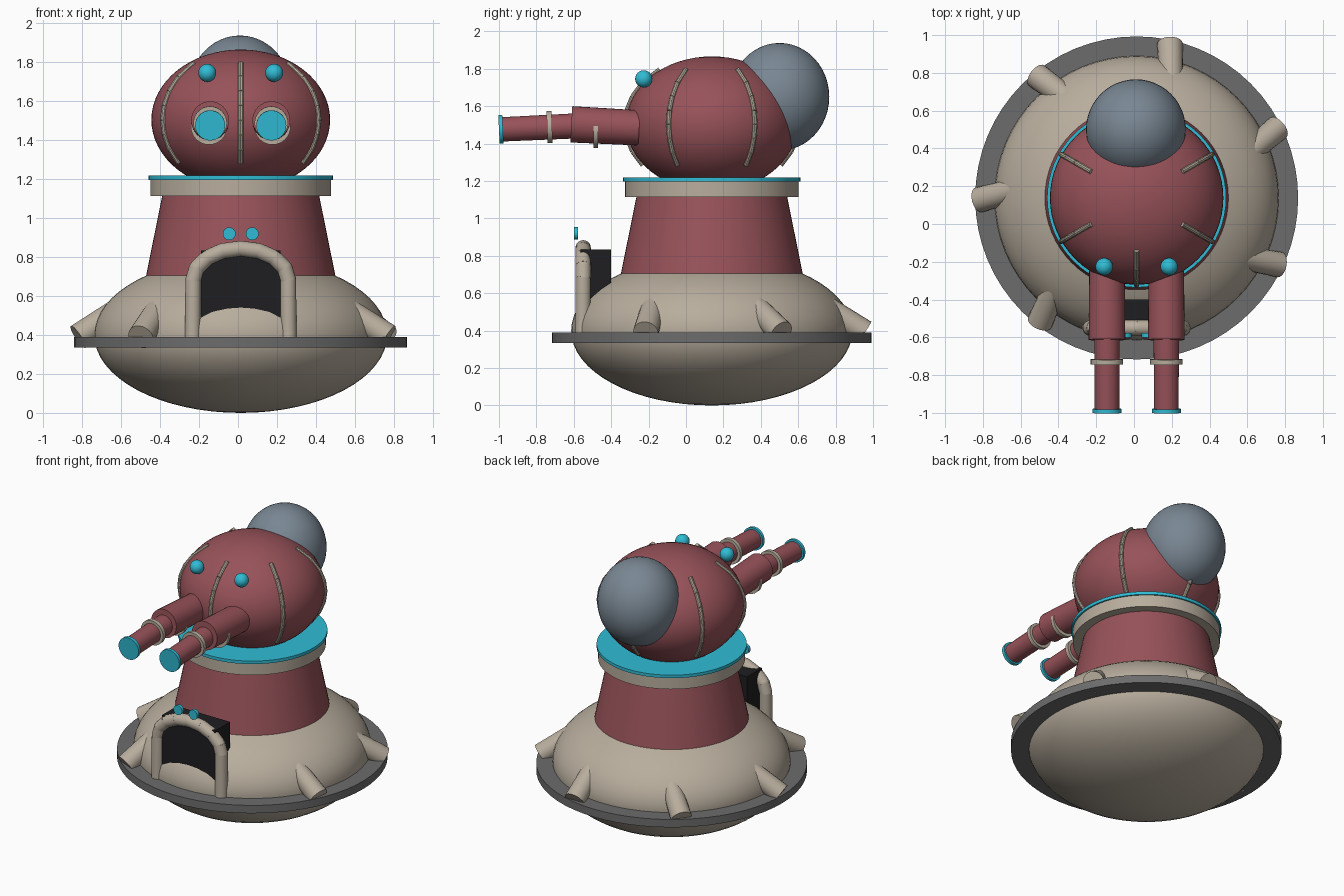
import bpy
from math import sin, cos, pi, radians, sqrt
from mathutils import Vector

if "Cube" in bpy.data.objects:
    bpy.data.objects.remove(bpy.data.objects["Cube"])

CX, CY = 0.014, 0.138  # turret axis


def material(name, rgb):
    m = bpy.data.materials.new(name)
    m.diffuse_color = (*rgb, 1)
    m.use_nodes = True
    m.node_tree.nodes["Principled BSDF"].inputs["Base Color"].default_value = m.diffuse_color
    return m


RED = material("red", (0.31, 0.085, 0.10))
BEIGE = material("beige", (0.48, 0.42, 0.34))
CYAN = material("cyan", (0.03, 0.50, 0.66))
STEEL = material("steel", (0.19, 0.24, 0.29))
GREY = material("grey", (0.15, 0.15, 0.15))
BLACK = material("black", (0.013, 0.013, 0.015))


def finish(name, mat):
    ob = bpy.context.object
    ob.name = name
    ob.data.materials.append(mat)
    bpy.ops.object.shade_smooth_by_angle(angle=radians(35))
    return ob


def ball(name, loc, radii, mat, seg=48):
    bpy.ops.mesh.primitive_uv_sphere_add(segments=seg, ring_count=seg // 2, radius=1, location=loc)
    bpy.context.object.scale = radii
    bpy.ops.object.transform_apply(location=False, rotation=False, scale=True)
    return finish(name, mat)


def rod(name, a, b, r1, r2, mat, seg=32):
    """Tapered cylinder from point a to point b."""
    a, b = Vector(a), Vector(b)
    d = b - a
    bpy.ops.mesh.primitive_cone_add(vertices=seg, radius1=r1, radius2=r2, depth=d.length,
                                    location=(a + b) / 2,
                                    rotation=d.to_track_quat('Z', 'Y').to_euler())
    return finish(name, mat)


def chain(name, pts, r, mat, seg=12):
    """Row of short rods joined into one part."""
    obs = [rod(name, p, q, r, r, mat, seg) for p, q in zip(pts, pts[1:])]
    bpy.ops.object.select_all(action='DESELECT')
    for o in obs:
        o.select_set(True)
    bpy.context.view_layer.objects.active = obs[0]
    bpy.ops.object.join()
    bpy.context.object.name = name


def disc(name, z0, z1, r1, r2, mat):
    rod(name, (CX, CY, z0), (CX, CY, z1), r1, r2, mat, 64)


def polar(r, deg, z):
    return (CX + r * cos(radians(deg)), CY + r * sin(radians(deg)), z)


# Base, rim and neck
ball("base_body", (CX, CY, 0.40), (0.752, 0.752, 0.40), BEIGE, 64)
disc("base_rim", 0.335, 0.39, 0.855, 0.855, GREY)
disc("neck", 0.70, 1.13, 0.487, 0.40, RED)
disc("neck_collar", 1.115, 1.20, 0.464, 0.464, BEIGE)
disc("collar_light", 1.197, 1.218, 0.474, 0.474, CYAN)

# Claws around the base, the seventh position is the door
for k in range(6):
    a = 17.4 + 360 / 7 * (k if k < 4 else k + 0)
    if k == 5:
        a = 17.4 - 360 / 7
    rod(f"claw_{k}", polar(0.52, a, 0.605), polar(0.835, a + 9, 0.39), 0.06, 0.068, BEIGE, 20)

# Head, rear dome and head ribs
ball("head", (CX, CY, 1.505), (0.459, 0.459, 0.361), RED, 64)
ball("rear_dome", (CX - 0.004, 0.50, 1.65), (0.264, 0.266, 0.288), STEEL)
for k in range(6):
    pts = []
    for i in range(8):
        z = 1.795 - 0.51 * i / 7
        r = 0.462 * sqrt(1 - ((z - 1.505) / 0.363) ** 2)
        pts.append(polar(r, 30 + 60 * k, z))
    chain(f"head_rib_{k}", pts, 0.014, BEIGE, 10)

# Twin guns and eye lights
for side, s in (("left", -1), ("right", 1)):
    x = CX + s * 0.157
    rod(side + "_gun_sleeve", (x, -0.25, 1.484), (x, -0.613, 1.503), 0.094, 0.097, RED)
    rod(side + "_gun_barrel", (x, -0.60, 1.494), (x, -0.985, 1.476), 0.067, 0.065, RED)
    rod(side + "_barrel_ring", (x, -0.716, 1.489), (x, -0.743, 1.488), 0.086, 0.086, BEIGE)
    rod(side + "_sleeve_ring", (x + s * 0.006, -0.47, 1.47), (x + s * 0.006, -0.495, 1.47),
        0.093, 0.093, BEIGE)
    rod(side + "_muzzle_light", (x, -0.979, 1.477), (x, -1.0, 1.476), 0.077, 0.077, CYAN)
    ball(side + "_eye_light", (CX + s * 0.172, -0.226, 1.746), (0.046,) * 3, CYAN, 24)
    xd = CX + s * 0.059
    rod(side + "_door_light", (xd, -0.578, 0.92), (xd, -0.60, 0.92), 0.033, 0.033, CYAN, 24)

# Doorway: dark recess with a segmented arch
bpy.ops.mesh.primitive_cube_add(size=1, location=(CX, -0.4825, 0.60))
bpy.context.object.scale = (0.41, 0.165, 0.468)
bpy.ops.object.transform_apply(location=False, rotation=False, scale=True)
finish("door_recess", BLACK)
arch = [(CX + 0.244 * cos(t * pi / 8), -0.55, 0.68 + 0.163 * sin(t * pi / 8)) for t in range(9)]
leg_r, leg_l = (CX + 0.246, -0.552, 0.37), (CX - 0.246, -0.552, 0.37)
chain("door_arch", [leg_r] + arch + [leg_l], 0.041, BEIGE, 20)
for i, p in enumerate(arch):
    ball(f"door_arch_joint_{i}", p, (0.0405,) * 3, BEIGE, 20)
